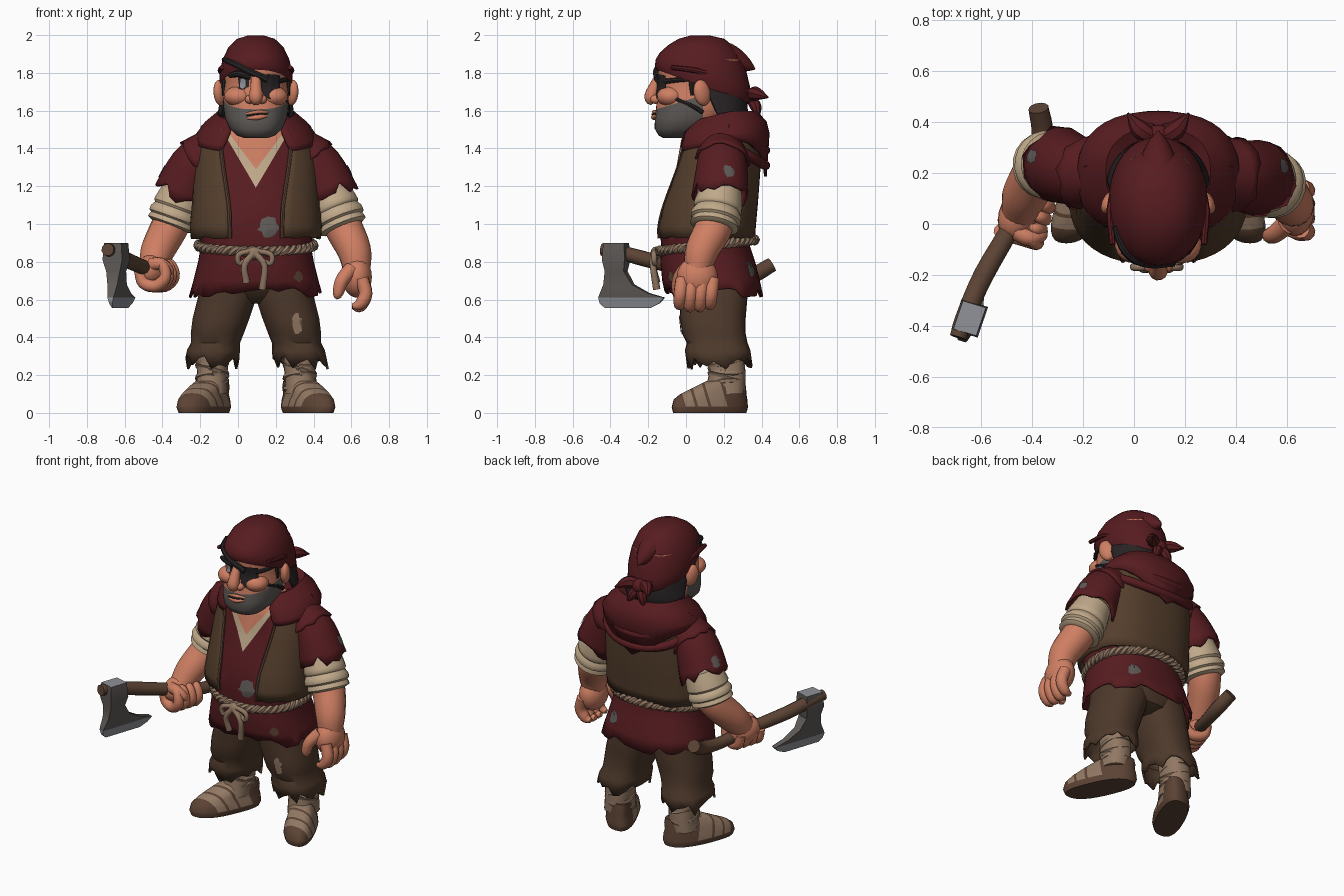
import bpy, bmesh, math, random
from mathutils import Vector as V, Matrix, Euler

random.seed(4)
if "Cube" in bpy.data.objects:
    bpy.data.objects.remove(bpy.data.objects["Cube"], do_unlink=True)
CX = .095  # centre line of the body


def material(name, code):
    rgb = [int(code[i:i + 2], 16) / 255 for i in (0, 2, 4)]
    col = [((c + .055) / 1.055) ** 2.4 for c in rgb] + [1]
    m = bpy.data.materials.new(name)
    m.use_nodes = True
    m.diffuse_color = col
    m.node_tree.nodes["Principled BSDF"].inputs["Base Color"].default_value = col
    return m


RED, SKIN = material("dark red cloth", "571c20"), material("skin", "cf7f63")
VEST, PANTS = material("vest brown", "543e2c"), material("trouser brown", "4e392b")
LEATHER, TAN = material("leather brown", "5c4334"), material("tan wrap", "927863")
CREAM, BLACK = material("cream linen", "c0a98a"), material("black", "282324")
GREY, STEEL = material("dark grey", "5f5a57"), material("light steel", "909298")


def finish(name, bm, mat):
    me = bpy.data.meshes.new(name)
    bmesh.ops.recalc_face_normals(bm, faces=bm.faces)
    bm.to_mesh(me)
    bm.free()
    ob = bpy.data.objects.new(name, me)
    bpy.context.collection.objects.link(ob)
    me.materials.append(mat)
    return ob


def skin_rows(name, mat, rows, closed=True, caps=(1, 1), thick=0, jag=0):
    """Skin rows of points; jag tears the last row into a ragged hem."""
    if jag:
        rows[-1] = [p + (p - q) * random.uniform(-1, .7) * jag for p, q in zip(rows[-1], rows[-2])]
    bm = bmesh.new()
    vs = [[bm.verts.new(p) for p in row] for row in rows]
    n = len(rows[0])
    for a, b in zip(vs, vs[1:]):
        for i in range(n if closed else n - 1):
            j = (i + 1) % n
            bm.faces.new((a[i], a[j], b[j], b[i]))
    if closed and caps[0]:
        bm.faces.new(vs[0][::-1])
    if closed and caps[1]:
        bm.faces.new(vs[-1])
    ob = finish(name, bm, mat)
    if thick:
        mod = ob.modifiers.new("Thickness", "SOLIDIFY")
        mod.thickness, mod.offset = thick, 0
    return ob


def loft(name, mat, rings, n=32, e=2.4, warp=None, **kw):
    """Level oval rings (x, z, half width, front y, back y, optional front gap angle)."""
    def power(c):
        return math.copysign(abs(c) ** (2 / e), c)
    rows, gap = [], len(rings[0]) > 5
    for x, z, rx, y0, y1, *g in rings:
        g = g[0] if gap else 0
        row = []
        for i in range(n + gap):
            a = g + (math.tau - 2 * g) * i / n
            p = V((CX + x + rx * power(math.sin(a)), (y0 + y1) / 2 - (y1 - y0) / 2 * power(math.cos(a)), z))
            row.append(warp(p) if warp else p)
        rows.append(row)
    return skin_rows(name, mat, rows, closed=not gap, **kw)


def tube(name, mat, pts, n=12, k=4, **kw):
    """Round tube along a smooth path of (x, y, z, radius)."""
    P = [V(p) for p in pts]
    P = [2 * P[0] - P[1]] + P + [2 * P[-1] - P[-2]]
    path = []
    for a, b, c, d in zip(P, P[1:], P[2:], P[3:]):
        for t in (j / k for j in range(k)):
            path.append((2 * b + (c - a) * t + (2 * a - 5 * b + 4 * c - d) * t * t
                         + (3 * b - a - 3 * c + d) * t ** 3) / 2)
    path.append(P[-2])
    rows, u = [], None
    for i, p in enumerate(path):
        t = (path[min(i + 1, len(path) - 1)] - path[max(i - 1, 0)]).xyz.normalized()
        u = t.orthogonal() if u is None else u - t * u.dot(t)
        u.normalize()
        w = t.cross(u)
        rows.append([p.xyz + (u * math.cos(a) + w * math.sin(a)) * max(p.w, .002)
                     for a in (math.tau * j / n for j in range(n))])
    return skin_rows(name, mat, rows, **kw)


def ball(name, mat, loc, size, rot=(0, 0, 0)):
    bm = bmesh.new()
    bmesh.ops.create_uvsphere(bm, u_segments=18, v_segments=12, radius=1,
                              matrix=Matrix.LocRotScale(V(loc), Euler(rot), V(size)))
    return finish(name, bm, mat)


def patch(name, mat, target, loc, normal, w, h, lift=.006, rough=.2):
    """Thin scrap hugging the surface of another part."""
    nrm = V(normal).normalized()
    u = V((0, 0, 1)).cross(nrm).normalized()
    v = nrm.cross(u)
    edge = [1 + random.uniform(-rough, rough) for _ in range(16)]
    rows = [[V(loc) + (u * w * math.cos(i * math.tau / 16) + v * h * math.sin(i * math.tau / 16)) * s * edge[i]
             for i in range(16)] for s in (.1, .4, .7, 1)]
    mod = skin_rows(name, mat, rows, caps=(1, 0)).modifiers.new("Hug", "SHRINKWRAP")
    mod.target, mod.offset, mod.wrap_mode = target, lift, "ABOVE_SURFACE"


def paint(ob, mat, planes, rule):
    """Cut the mesh along planes, then colour faces whose centre meets the rule."""
    ob.data.materials.append(mat)
    bm = bmesh.new()
    bm.from_mesh(ob.data)
    for co, no in planes:
        bmesh.ops.bisect_plane(bm, geom=bm.verts[:] + bm.edges[:] + bm.faces[:], plane_co=co, plane_no=V(no).normalized())
    for f in bm.faces:
        if rule(f.calc_center_median()):
            f.material_index = len(ob.data.materials) - 1
    bm.to_mesh(ob.data)
    bm.free()


# Tunic with a linen-edged open neck
tunic = loft("tunic", RED, [(0, 1.55, .12, .03, .28), (0, 1.51, .2, .0, .34), (0, 1.44, .28, -.02, .36),
             (0, 1.3, .3, -.045, .36), (0, 1.1, .3, -.11, .34), (0, .97, .3, -.135, .33), (0, .89, .285, -.125, .33),
             (0, .8, .3, -.13, .36), (0, .7, .325, -.12, .385), (0, .63, .345, -.105, .4)],
             n=44, caps=(1, 0), thick=.012, jag=.5)
for mat, z0, m in ((CREAM, 1.19, .58), (SKIN, 1.29, .75)):
    paint(tunic, mat, [((CX, 0, z0), (s, 0, -m)) for s in (-1, 1)],
          lambda c: c.y < .15 and abs(c.x - CX) < (c.z - z0) * m)
loft("neck", SKIN, [(0, 1.62, .12, -.03, .24), (0, 1.52, .125, -.02, .26), (0, 1.4, .14, -.01, .28)])

# Vest, its edging and the hood
vest_rings = [(0, 1.5, .25, .0, .36, .72), (0, 1.44, .295, -.025, .38, .62), (0, 1.3, .32, -.06, .385, .5),
              (0, 1.1, .33, -.125, .37, .38), (0, .99, .34, -.15, .36, .35), (0, .925, .335, -.15, .355, .35)]
vest = loft("vest", VEST, vest_rings, n=40, thick=.02, jag=.12)
for s in (-1, 1):
    tube("vest_edging", LEATHER, [(CX + s * r[2] * math.sin(r[5]) ** .833, (r[3] + r[4]) / 2
         - (r[4] - r[3]) / 2 * math.cos(r[5]) ** .833 - .003, r[1], .011) for r in vest_rings], n=8)


def drape(p):
    if p.z < 1.46:
        p.z -= .9 * max(0, p.y - .2) * (1 - min(1, abs(p.x - CX) / .34))
    p.z -= .25 * max(0, .24 - p.y)
    return p


loft("hood", RED, [(0, 1.45, .315, -.045, .42, .56), (0, 1.48, .31, -.045, .435, .5), (0, 1.54, .265, -.025, .42, .48),
     (0, 1.59, .205, .03, .375, .55), (0, 1.57, .17, .06, .34, .6), (0, 1.48, .15, .08, .32, .7)], warp=drape, thick=.015)
for r, z in ((.27, 1.51), (.3, 1.43)):
    tube("hood_fold", RED, [(CX + r * math.sin(a), .22 + .2 * math.cos(a), z - .12 * max(0, math.cos(a)), .026)
                            for a in (-1.6, -.9, -.3, .3, .9, 1.6)])

# Rope belt with a hanging knot
for ph in (0, math.pi):
    loop = []
    for i in range(201):
        a = i * math.tau / 200
        r, y = .013 * math.cos(a * 24 + ph), .11 - .252 * math.cos(a)
        loop.append((CX + (.303 + r) * math.sin(a), y - r * math.cos(a),
                     .885 + .12 * (y - .1) + .013 * math.sin(a * 24 + ph), .017))
    tube("rope_belt", TAN, loop, n=6, k=1)
ball("rope_knot", TAN, (CX - .01, -.16, .845), (.04, .028, .035))
for dx, z in ((-.05, .69), (.055, .655)):
    tube("rope_end", TAN, [(CX - .01, -.17, .85, .018), (CX - .01 + dx, -.175, .78, .017), (CX - .01 + dx * .8, -.155, z, .02)])
    tube("rope_bow", TAN, [(CX - .01, -.165, .86, .014), (CX - .01 + dx * 1.6, -.17, .84, .015), (CX - .01 + dx * 1.5, -.165, .79, .014),
                           (CX - .01, -.165, .84, .014)])

# Trousers, leg wraps and shoes
loft("trouser_seat", PANTS, [(0, .84, .25, -.08, .3), (0, .7, .27, -.06, .33), (0, .61, .2, .0, .31), (0, .58, .08, .05, .25)])
for s in (-1, 1):
    leg = loft("trouser_leg", PANTS, [(s * .13, .8, .13, -.05, .3), (s * .15, .62, .15, -.03, .32), (s * .185, .5, .145, -.025, .31),
               (s * .205, .42, .135, -.015, .31), (s * .215, .37, .125, .01, .32), (s * .225, .33, .135, .0, .335),
               (s * .235, .26, .14, .01, .345)], n=26, caps=(1, 0), thick=.012, jag=.6)
    if s > 0:
        patch("knee_patch", TAN, leg, (CX + .23, -.1, .47), (.2, -1, 0), .035, .055)
    loft("leg_wrap", TAN, [(s * .23, .4, .08, .11, .29), (s * .23, .27, .085, .12, .31),
                           (s * .232, .2, .08, .12, .315), (s * .24, .1, .085, .1, .31)], n=20)
    for z in (.15, .19, .23, .27):
        tube("wrap_turn", TAN, [(CX + s * .232 + .075 * math.sin(a), .215 - .085 * math.cos(a),
             z + .022 * math.sin(a + z * 40), .017) for a in (i * math.tau / 10 for i in range(11))], n=6, k=2)

    def splay(p):
        p.x += s * .42 * (.2 - p.y)
        return p
    shoe = loft("shoe", LEATHER, [(s * .245, 0, .095, -.068, .32), (s * .245, .03, .106, -.076, .328), (s * .245, .07, .1, -.066, .325),
                (s * .245, .1, .09, -.03, .32), (s * .24, .135, .085, .04, .318), (s * .235, .17, .07, .11, .31)], e=2.5, warp=splay)
    paint(shoe, TAN, [((0, y, 0), (0, 1, .3)) for y in (.01, .06, .075, .13, .145, .23)] + [((0, 0, .035), (0, 0, 1))],
          lambda c: c.z > .035 and any(a < c.y + .3 * c.z < b for a, b in ((.01, .06), (.075, .13), (.145, .23))))

# Head with stubble
head = loft("head", SKIN, [(0, 1.455, .06, -.12, .02), (0, 1.468, .1, -.145, .06), (0, 1.505, .14, -.166, .13), (0, 1.56, .164, -.165, .21),
            (0, 1.63, .174, -.157, .27), (0, 1.7, .171, -.147, .29), (0, 1.75, .166, -.135, .3), (0, 1.79, .17, -.15, .3),
            (0, 1.87, .165, -.14, .29)], n=40, e=2.4)
paint(head, GREY, [((0, -.15, 1.61), (0, -.3, 1)), ((0, .09, 0), (0, 1, 0))],
      lambda c: c.y < .09 and c.z < 1.61 + .3 * (c.y + .15))
tube("nose", SKIN, [(CX, -.135, 1.79, .025), (CX, -.165, 1.73, .03), (CX, -.185, 1.67, .037), (CX, -.17, 1.64, .02)])
for s in (-1, 1):
    ball("nostril", SKIN, (CX + s * .033, -.16, 1.66), (.026, .03, .024))
    ball("cheek", SKIN, (CX + s * .09, -.08, 1.675), (.08, .075, .055))
    ball("ear", SKIN, (CX + s * .19, .085, 1.695), (.03, .048, .07), (.25, 0, s * .5))
    tube("sideburn", BLACK, [(CX + s * .165, .03, 1.79, .02), (CX + s * .167, .035, 1.68, .012)], n=8)
tube("lower_lip", SKIN, [(CX - .045, -.16, 1.56, .006), (CX + .01, -.171, 1.565, .014), (CX + .06, -.158, 1.572, .006)])
tube("upper_lip", SKIN, [(CX - .05, -.157, 1.583, .006), (CX + .01, -.17, 1.594, .01), (CX + .065, -.155, 1.592, .006)])
tube("mouth_line", BLACK, [(CX - .05, -.163, 1.573, .003), (CX + .01, -.181, 1.581, .003), (CX + .06, -.162, 1.582, .003)], n=6)

# Eye, brow, eye patch and strap
patch("eye_socket", BLACK, head, (CX - .085, -.17, 1.745), (0, -1, 0), .042, .026, .004)
patch("eye", STEEL, head, (CX - .082, -.17, 1.742), (0, -1, 0), .02, .016, .008, 0)
tube("brow", BLACK, [(CX - .14, -.105, 1.785, .012), (CX - .09, -.14, 1.795, .018), (CX - .03, -.15, 1.775, .012)], n=8)
patch("eye_patch", BLACK, head, (CX + .105, -.19, 1.735), (.4, -1, 0), .085, .068, .012, .08)
tube("upper_strap", BLACK, [(CX - .172, -.01, 1.872, .01), (CX - .14, -.09, 1.858, .016), (CX - .09, -.138, 1.835, .017),
                            (CX - .03, -.157, 1.805, .018), (CX + .06, -.148, 1.765, .02)], n=8)
for z0, z1 in ((1.755, 1.775), (1.7, 1.59)):
    tube("side_strap", BLACK, [(CX + .112, -.112, z0, .014), (CX + .148, -.055, (2 * z0 + z1) / 3, .013),
                               (CX + .168, .03, (z0 + 2 * z1) / 3, .012), (CX + .172, .09, z1, .011)], n=8)

# Hair and knotted bandana
loft("hair", BLACK, [(0, 1.77, .165, -.13, .29, 1.68), (0, 1.67, .178, -.13, .31, 1.68), (0, 1.6, .19, -.1, .315, 1.75),
                     (0, 1.55, .2, -.08, .31, 1.85)], thick=.025, jag=.6)


def tilt(p):
    p.z -= .36 * (p.y + .15) * max(0, min(1, (1.97 - p.z) / .12))
    return p


loft("bandana", RED, [(0, 1.815, .188, -.155, .335), (0, 1.83, .194, -.165, .345), (0, 1.87, .193, -.16, .34), (0, 1.91, .178, -.138, .315),
     (0, 1.95, .146, -.095, .265), (0, 1.98, .1, -.04, .205), (0, 1.997, .045, .02, .13)], e=2.1, warp=tilt, caps=(0, 1))
tube("bandana_fold", RED, [(CX, .1, 1.9, .09), (CX, .22, 1.88, .08), (CX, .31, 1.845, .045), (CX, .365, 1.82, .005)])
for s in (-1, 1):
    tube("bandana_crease", RED, [(CX + s * .18, -.08, 1.83, .012), (CX + s * .18, .1, 1.8, .016), (CX + s * .06, .32, 1.7, .02)], n=8)
    tube("bandana_tail", RED, [(CX, .33, 1.68, .025), (CX + s * .07, .37, 1.69, .038), (CX + s * .12, .435, 1.67, .004)], n=8)
    tube("hanging_tail", RED, [(CX, .34, 1.67, .025), (CX + s * .035, .37, 1.62, .03), (CX + s * .06, .385, 1.56, .004)], n=8)
ball("bandana_knot", RED, (CX, .345, 1.675), (.055, .045, .045))

# Arms: torn sleeves, rolled cuffs and forearms
arms = {"right": ((-.13, .19, 1.39), (-.23, .21, 1.3), (-.3, .235, 1.15), (-.355, .23, 1.0), (-.425, .12, .86), (-.45, .05, .78)),
        "left": ((.32, .19, 1.39), (.42, .19, 1.3), (.49, .18, 1.15), (.555, .15, .99), (.615, .085, .86), (.63, .06, .75))}
for side, (a, b, c, d, f, g) in arms.items():
    sleeve = tube(side + "_sleeve", RED, [(*a, .115), (*b, .13), (*c, .145)], n=22, caps=(1, 0), thick=.012, jag=1.1)
    tube(side + "_shoulder_flap", RED, [(*a, .118), (*V(a).lerp(V(b), .75), .143)], n=20, caps=(1, 0), thick=.012, jag=.9)
    out = -1 if side == "right" else 1
    patch(side + "_sleeve_patch", GREY, sleeve, V(b).lerp(V(c), .4) + V((out * .16, .05, .05)), (out, .3, .4), .035, .035)
    c, d = V(c), V(d)
    tube(side + "_cuff", CREAM, [(*(c.lerp(d, t)), r) for t, r in
         ((-.25, .11), (.1, .122), (.4, .13), (.48, .12), (.62, .134), (.78, .135), (.84, .122), (1, .13), (1.08, .1))], n=20, k=2)
    tube(side + "_forearm", SKIN, [(*c, .095), (*d, .1), (*f, .09), (*g, .072)], n=16)

# Open left hand
ball("left_palm", SKIN, (.63, .06, .72), (.08, .108, .11))
for k in range(4):
    y = -.02 + k * .054
    tube("left_finger", SKIN, [(.655, y, .71, .036), (.676, y - .01, .63, .036), (.645, y - .015, .575 - .012 * (k in (1, 2)), .031),
                               (.605, y - .015, .565, .014)], n=10)
tube("left_thumb", SKIN, [(.6, .0, .76, .042), (.55, -.04, .7, .036), (.53, -.045, .63, .028), (.535, -.045, .605, .012)], n=10)

# Right fist closed around the axe handle
ball("right_palm", SKIN, (-.455, .04, .755), (.075, .11, .085), (0, 0, -.33))
for k in range(4):
    c = V((-.43, .02, .74)) + V((.3, .93, .0)) * (k - 1.5) * .05
    tube("right_finger", SKIN, [(*(c + V((.95, -.3, 0)) * .075 * math.cos(a) + V((0, 0, .07 * math.sin(a)))), r)
                                for a, r in ((2.9, .03), (4, .033), (5, .033), (6, .032), (7, .026), (7.5, .01))], n=10)
tube("right_thumb", SKIN, [(-.46, -.03, .785, .036), (-.41, -.055, .79, .033), (-.365, -.045, .76, .026), (-.35, -.035, .73, .01)], n=10)

# Axe
tube("axe_handle", LEATHER, [(-.69, -.445, .865, .034), (-.665, -.37, .855, .038), (-.59, -.2, .81, .041), (-.465, .02, .755, .038),
                             (-.39, .2, .715, .038), (-.36, .35, .73, .043), (-.375, .455, .785, .04)])
rows = []
for z, y0, y1, t in ((.9, -.425, -.315, .045), (.81, -.43, -.31, .052), (.75, -.42, -.32, .036), (.68, -.43, -.28, .026),
                     (.635, -.45, -.2, .02), (.61, -.46, -.115, .016), (.58, -.455, -.14, .008), (.555, -.43, -.19, .002)):
    rows.append([V((-.645 + .34 * (y + .37) + q * t, y - q * t * .3, z)) for y, q in ((y0, -1), (y1, -1), (y1, 1), (y0, 1))])
axe = skin_rows("axe_head", GREY, rows)
paint(axe, STEEL, [], lambda c: c.z < .61 or c.z > .89)

# Scraps sewn on the tunic
patch("belly_patch", GREY, tunic, (CX + .07, -.2, .995), (.1, -1, 0), .058, .07)
patch("hem_patch", LEATHER, tunic, (CX + .25, -.12, .72), (.6, -1, 0), .03, .03)
patch("back_patch", GREY, tunic, (CX + .24, .44, .79), (.5, 1, 0), .05, .045)

# Smooth shading with sharp edges kept
for ob in bpy.context.scene.objects:
    ob.select_set(ob.type == "MESH")
    if ob.type == "MESH":
        bpy.context.view_layer.objects.active = ob
bpy.ops.object.shade_smooth_by_angle(angle=math.radians(40))
